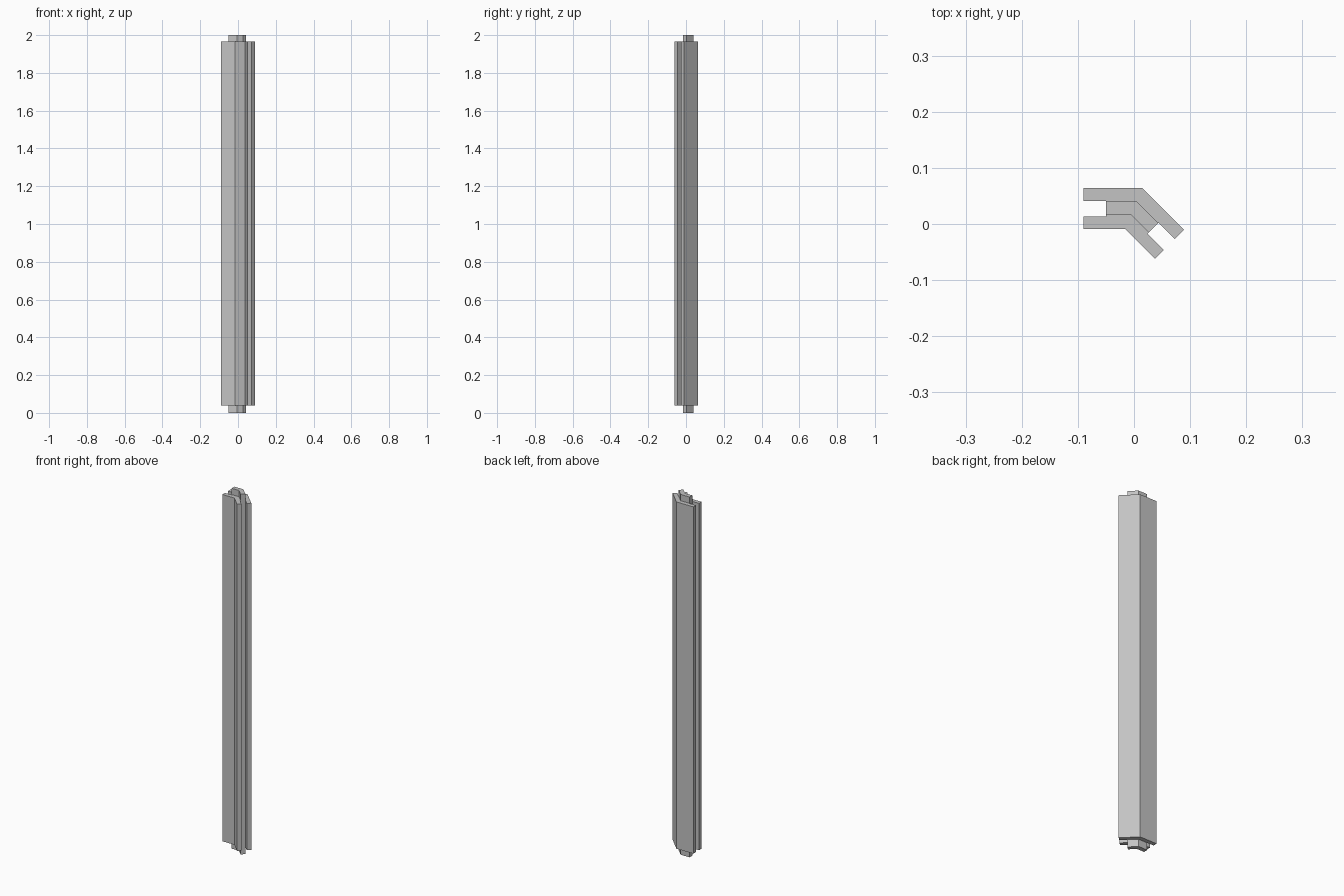
import bpy
import bmesh
import math

cube = bpy.data.objects.get("Cube")
if cube:
    bpy.data.objects.remove(cube)

# One plain grey for the whole post
grey = bpy.data.materials.new("plain grey")
grey.use_nodes = True
colour = (0.55, 0.55, 0.55, 1)
grey.diffuse_color = colour
grey.node_tree.nodes["Principled BSDF"].inputs["Base Color"].default_value = colour

MITRE = math.tan(math.radians(22.5))
BACK = 0.064


def bent_edge(y, left, end):
    """Straight run at depth y, a 45 degree bend, then a square-cut end."""
    bend = 0.0145 - (BACK - y) * MITRE
    total = bend + y
    return [(left, y), (bend, y), ((total + end) / 2, (total - end) / 2)]


def bent_strip(name, back, front, left, end, bottom, top):
    """Extrude a bent strip profile upwards."""
    outline = bent_edge(back, left, end) + bent_edge(front, left, end)[::-1]
    bm = bmesh.new()
    face = bm.faces.new([bm.verts.new((x, y, bottom)) for x, y in outline])
    up = bmesh.ops.extrude_face_region(bm, geom=[face])["geom"]
    verts = [v for v in up if isinstance(v, bmesh.types.BMVert)]
    bmesh.ops.translate(bm, verts=verts, vec=(0, 0, top - bottom))
    bmesh.ops.recalc_face_normals(bm, faces=bm.faces)
    mesh = bpy.data.meshes.new(name)
    bm.to_mesh(mesh)
    bm.free()
    mesh.materials.append(grey)
    obj = bpy.data.objects.new(name, mesh)
    bpy.context.collection.objects.link(obj)


LOW, HIGH = 0.04, 1.965
# Facing plates with a slot left open at both side edges
bent_strip("back_plate", BACK, 0.041, -0.09, 0.099, LOW, HIGH)
bent_strip("front_plate", 0.0135, -0.009, -0.09, 0.099, LOW, HIGH)
# Core between the plates, and the tenon that projects at top and bottom
bent_strip("core", 0.041, 0.0135, -0.05, 0.041, LOW, HIGH)
bent_strip("tenon", 0.0405, 0.0165, -0.05, 0.041, 0, 2)
